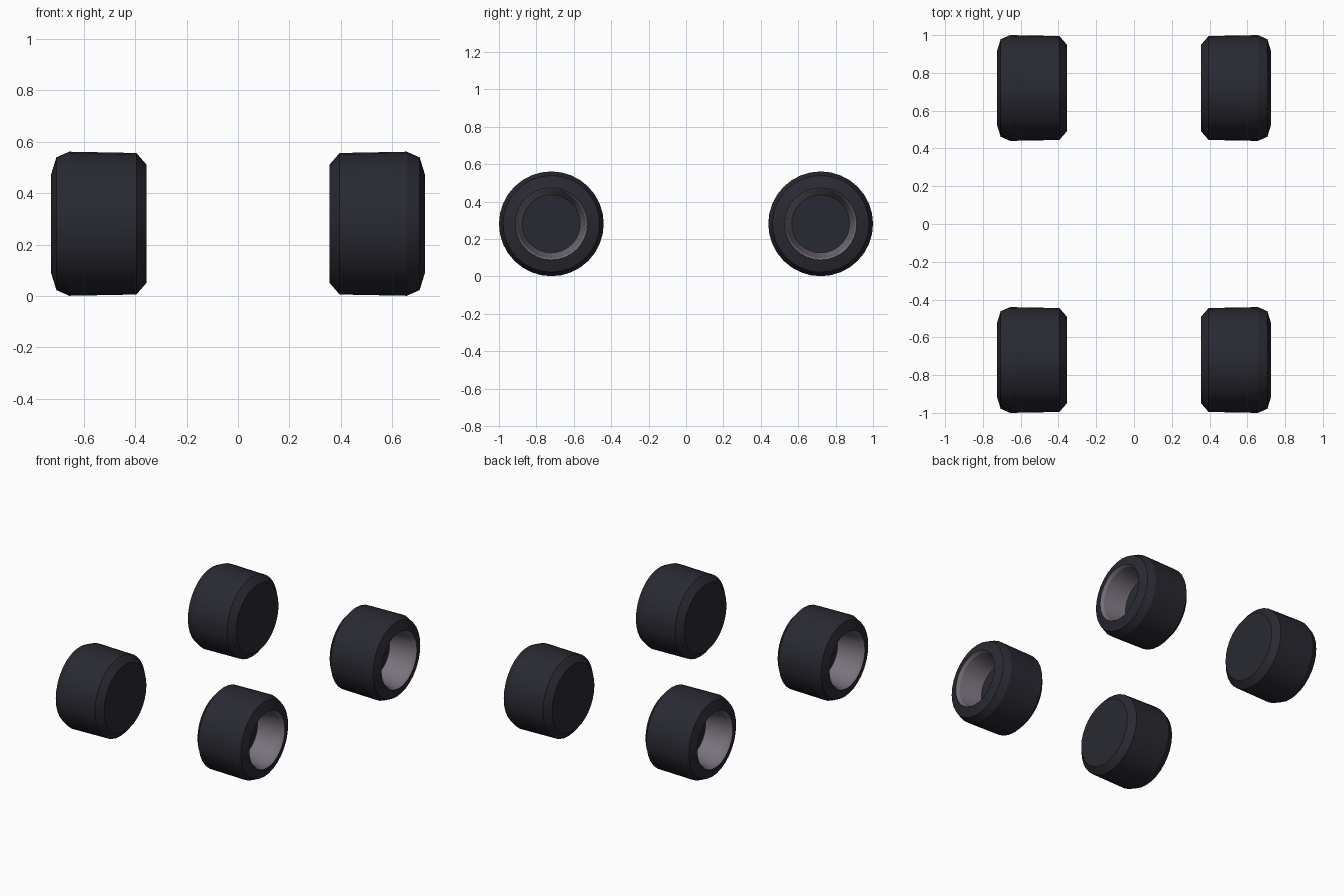
import bpy, bmesh, math

if "Cube" in bpy.data.objects:
    bpy.data.objects.remove(bpy.data.objects["Cube"], do_unlink=True)

SEGMENTS = 32
AXLE_X, AXLE_Y, AXLE_Z = 0.54, 0.72, 0.281


def material(name, rgb):
    mat = bpy.data.materials.new(name)
    mat.use_nodes = True
    colour = (*rgb, 1.0)
    mat.diffuse_color = colour
    mat.node_tree.nodes["Principled BSDF"].inputs["Base Color"].default_value = colour
    return mat


rubber = material("dark rubber", (0.022, 0.022, 0.032))
metal = material("grey metal", (0.19, 0.165, 0.20))

# Profiles as (distance out from wheel centre, radius)
TYRE = [(-0.184, 0.23), (-0.145, 0.275), (0.116, 0.28), (0.166, 0.258), (0.186, 0.193)]
RIM = [(0.186, 0.193), (0.165, 0.181), (0.005, 0.155)]


def lathe(name, profile, mat, side, end, cap=None):
    """Spin a profile round the axle; cap closes the ring with that index."""
    bm = bmesh.new()
    rings = []
    for out, radius in profile:
        ring = []
        for i in range(SEGMENTS):
            a = math.tau * i / SEGMENTS
            ring.append(bm.verts.new((side * out, radius * math.cos(a), radius * math.sin(a))))
        rings.append(ring)
    for a, b in zip(rings, rings[1:]):
        for i in range(SEGMENTS):
            j = (i + 1) % SEGMENTS
            quad = (a[i], a[j], b[j], b[i])
            bm.faces.new(quad if side < 0 else quad[::-1])
    if cap is not None:
        ring = rings[cap]
        bm.faces.new(ring if side > 0 else ring[::-1])
    bm.normal_update()
    # Tyre inner cap looks towards the car's middle
    for face in bm.faces:
        if len(face.verts) > 4:
            wanted = -side if cap == 0 else side
            if face.normal.x * wanted < 0:
                face.normal_flip()
        else:
            # Tread looks away from the axle, rim wall looks towards it
            c = face.calc_center_median()
            outward = face.normal.y * c.y + face.normal.z * c.z
            if (outward < 0) != (mat is metal):
                face.normal_flip()
    mesh = bpy.data.meshes.new(name)
    bm.to_mesh(mesh)
    bm.free()
    mesh.materials.append(mat)
    obj = bpy.data.objects.new(name, mesh)
    obj.location = (side * AXLE_X, end * AXLE_Y, AXLE_Z)
    bpy.context.collection.objects.link(obj)
    bpy.ops.object.select_all(action="DESELECT")
    obj.select_set(True)
    bpy.context.view_layer.objects.active = obj
    bpy.ops.object.shade_smooth_by_angle(angle=math.radians(18))
    return obj


# Four wheels: closed inside, hollow rim with a dark hub plate outside
for end, end_name in ((-1, "front"), (1, "back")):
    for side, side_name in ((1, "left"), (-1, "right")):
        label = f"{end_name}_{side_name}"
        lathe(f"{label}_tyre", TYRE, rubber, side, end, cap=0)
        lathe(f"{label}_rim", RIM, metal, side, end)
        lathe(f"{label}_hub_plate", RIM[-1:], rubber, side, end, cap=-1)
